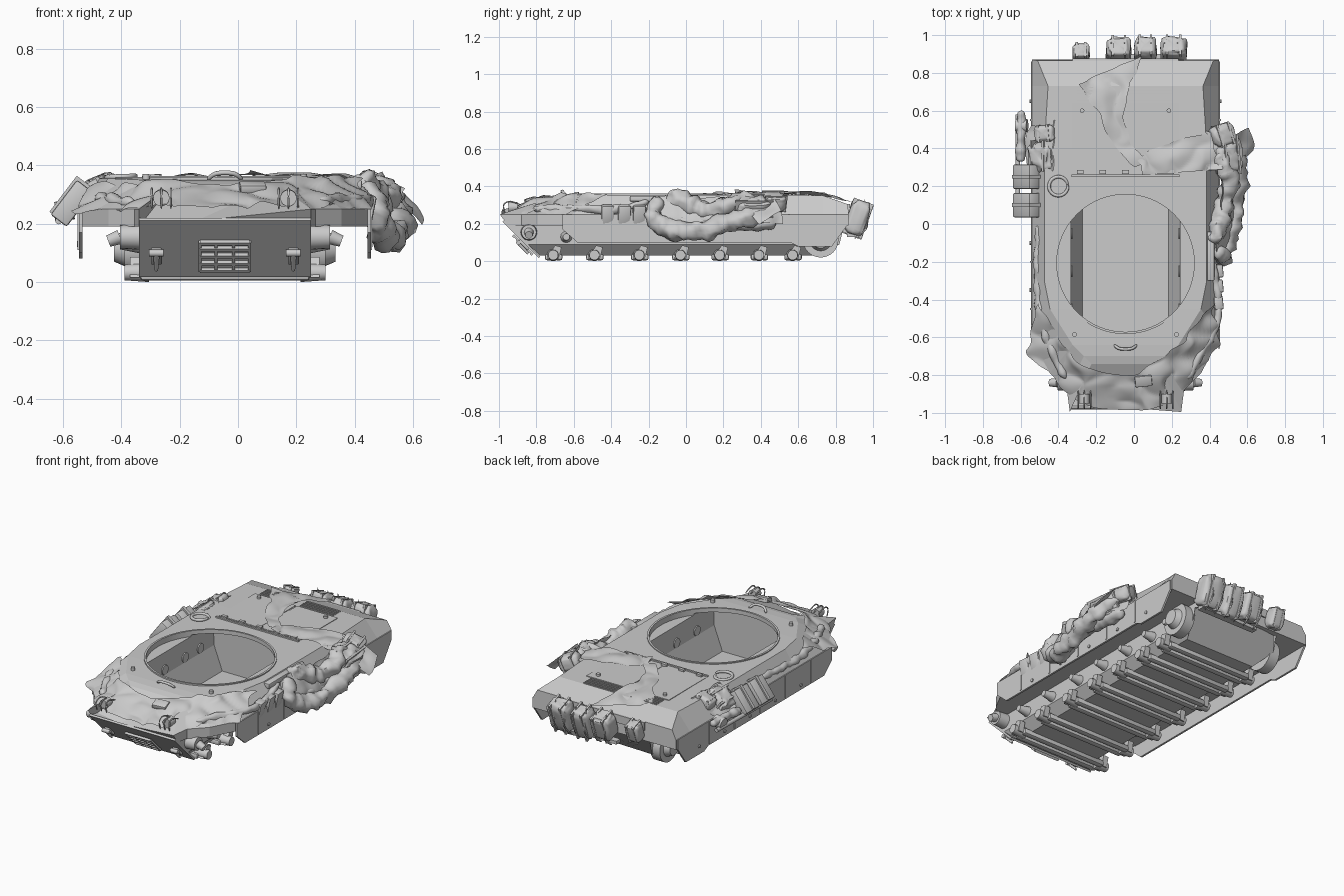
import bpy, bmesh, math, random
from mathutils import Vector, Matrix, Euler, noise

if "Cube" in bpy.data.objects:
    bpy.data.objects.remove(bpy.data.objects["Cube"])

random.seed(4)
C = -0.045                      # hull centreline in x


def finish(name, bm, smooth=None):
    bmesh.ops.recalc_face_normals(bm, faces=bm.faces)
    me = bpy.data.meshes.new(name)
    bm.to_mesh(me)
    bm.free()
    ob = bpy.data.objects.new(name, me)
    bpy.context.collection.objects.link(ob)
    if smooth:
        bpy.ops.object.select_all(action='DESELECT')
        ob.select_set(True)
        bpy.context.view_layer.objects.active = ob
        bpy.ops.object.shade_smooth_by_angle(angle=math.radians(smooth))
    return ob


def loft(name, rings, smooth=None):
    bm = bmesh.new()
    vs = [[bm.verts.new(p) for p in r] for r in rings]
    n = len(vs[0])
    for a, b in zip(vs, vs[1:]):
        for i in range(n):
            bm.faces.new((a[i], a[(i + 1) % n], b[(i + 1) % n], b[i]))
    bm.faces.new(vs[0])
    bm.faces.new(vs[-1])
    return finish(name, bm, smooth)


def box(name, loc, size, rot=(0, 0, 0), bevel=0.0):
    bm = bmesh.new()
    bmesh.ops.create_cube(bm, size=1)
    bmesh.ops.scale(bm, vec=size, verts=bm.verts)
    if bevel:
        bmesh.ops.bevel(bm, geom=bm.edges[:], offset=bevel, segments=2, affect='EDGES', profile=0.5)
    bm.transform(Matrix.Translation(loc) @ Euler(rot).to_matrix().to_4x4())
    return finish(name, bm, 35 if bevel else None)


def cyl(name, a, b, r1, r2=None, n=20):
    a, b = Vector(a), Vector(b)
    bm = bmesh.new()
    bmesh.ops.create_cone(bm, cap_ends=True, segments=n, radius1=r1, radius2=r1 if r2 is None else r2, depth=(b - a).length)
    bm.transform(Matrix.Translation((a + b) / 2) @ (b - a).to_track_quat('Z', 'Y').to_matrix().to_4x4())
    return finish(name, bm, 35)


def spline(pts, t):
    f = t * (len(pts) - 1)
    i = min(int(f), len(pts) - 2)
    u = f - i
    p = [Vector(pts[max(0, min(len(pts) - 1, i + k))]) for k in (-1, 0, 1, 2)]
    return 0.5 * (2 * p[1] + (p[2] - p[0]) * u + (2 * p[0] - 5 * p[1] + 4 * p[2] - p[3]) * u * u
                  + (3 * p[1] - p[0] - 3 * p[2] + p[3]) * u ** 3)


def roll(name, pts, r, lump=0.3, n=40, seg=14):
    rings, off = [], Vector((random.random() * 9, 0, 0))
    for k in range(n + 1):
        t = k / n
        p = spline(pts, t)
        d = spline(pts, min(1, t + .01)) - spline(pts, max(0, t - .01))
        q = d.to_track_quat('Z', 'Y')
        end = min(1, math.sqrt(max(0.02, 1 - abs(2 * t - 1) ** 8)))
        ring = []
        for j in range(seg):
            v = q @ Vector((math.cos(j * math.tau / seg), math.sin(j * math.tau / seg), 0))
            ring.append(p + v * r * end * (1 + lump * noise.noise((p + v * r) * 22 + off)))
        rings.append(ring)
    return loft(name, rings, 70)


def bag(name, loc, size, rot=(0, 0, 0), p=0.45, lump=0.12):
    bm = bmesh.new()
    bmesh.ops.create_uvsphere(bm, u_segments=28, v_segments=18, radius=1)
    off = Vector((random.random() * 9, 3, 0))
    for v in bm.verts:
        c = v.co.copy()
        k = 1 + lump * noise.noise(c * 2.2 + off)
        v.co = [math.copysign(abs(c[i]) ** p, c[i]) * size[i] / 2 * k for i in range(3)]
    m = Matrix.Translation(loc) @ Euler(rot).to_matrix().to_4x4()
    bm.transform(m)
    for s in (-.25, .25):       # straps
        r = bmesh.ops.create_cube(bm, size=1)
        bmesh.ops.transform(bm, verts=r['verts'], matrix=m @ Matrix.Translation((s * size[0], 0, 0))
                            @ Matrix.Diagonal((.012, size[1] * 1.02, size[2] * 1.02, 1)))
    return finish(name, bm, 50)


def sheet(name, a, b, amp=0.02, n=48, m=16):
    bm = bmesh.new()
    off = Vector((random.random() * 20, 0, 0))
    g = []
    for i in range(n + 1):
        p, q = spline(a, i / n), spline(b, i / n)
        row = []
        for j in range(m + 1):
            v = p.lerp(q, j / m)
            v.z += amp * (0.3 + 1.3 * abs(noise.noise(Vector((v.x * 7, v.y * 7, 0)) + off)))
            v.x += amp * noise.noise(v * 12 + off)
            row.append(bm.verts.new(v))
        g.append(row)
    for i in range(n):
        for j in range(m):
            bm.faces.new((g[i][j], g[i + 1][j], g[i + 1][j + 1], g[i][j + 1]))
    return finish(name, bm, 60)


def boolean(ob, other, op):
    md = ob.modifiers.new(op, 'BOOLEAN')
    md.operation, md.object, md.solver = op, other, 'EXACT'
    bpy.context.view_layer.objects.active = ob
    bpy.ops.object.modifier_apply(modifier=md.name)
    bpy.data.objects.remove(other)


# Upper hull: half sections (bottom, belt, top) lofted front to rear
belt = [(.295, -.995), (.31, -.88), (.40, -.79), (.495, -.61), (.495, -.3), (.495, .4), (.495, .73), (.495, .87)]
top = [(.18, -.74, .335), (.22, -.70, .345), (.28, -.64, .35), (.40, -.45, .355), (.43, -.3, .355), (.43, .4, .355),
       (.41, .73, .352), (.465, .865, .305)]
rings = []
for (bx, by), (tx, ty, tz) in zip(belt, top):
    half = [(bx, max(by, -.95), .19), (bx, by, .25), (tx, ty, tz)]
    rings.append([(C + x, y, z) for x, y, z in half] + [(C - x, y, z) for x, y, z in half[::-1]])
hull = loft('hull', rings)

# Lower hull tub, then the fighting compartment cut through the ring
prof = [(.295, .21, -.965, .85), (.295, .09, -.845, .82), (.24, .03, -.78, .70)]
tub = loft('lower_hull', [[(C + s * x, (f, r)[e], z) for s, pp in ((1, prof), (-1, prof[::-1])) for x, z, f, r in pp]
                          for e in (0, 1)])
boolean(hull, tub, 'UNION')
boolean(hull, cyl('ring_cutter', (C, -.207, .325), (C, -.207, .6), .365, n=64), 'DIFFERENCE')
boolean(hull, loft('floor_cutter', [[(C + .29, y, .335), (C + .285, y, .19), (C + .228, y, .042), (C - .228, y, .042),
                                     (C - .285, y, .19), (C - .29, y, .335)] for y in (-.62, .235)]), 'DIFFERENCE')
lip = [(.364, .35), (.364, .361), (.376, .361), (.376, .35)]
bm = bmesh.new()
loops = [[bm.verts.new((C + r * math.cos(a * math.tau / 64), -.207 + r * math.sin(a * math.tau / 64), z)) for r, z in lip]
         for a in range(64)]
for i in range(64):
    for j in range(4):
        bm.faces.new((loops[i][j], loops[i][j - 1], loops[i - 63][j - 1], loops[i - 63][j]))
finish('turret_ring', bm, 35)

# Lower front plate with grille and tow hooks
def nose(x, z, d=0.0):
    return (C + x, -.975 + (.22 - z) - d * .7, z - d * .7)
slant = (math.radians(45), 0, 0)
box('nose_plate', nose(0, .122, .005), (.59, .012, .275), slant)
for z in (.055, .08, .105, .13, .15):
    box('grille_bar', nose(0, z, .022), (.17, .014, .012), slant)
for x in (-.085, -.03, .03, .085):
    box('grille_post', nose(x, .102, .02), (.01, .012, .14), slant)

stations = (-.71, -.49, -.25, -.03, .18, .39, .57)
for s in (-1, 1):
    box('hook_base', nose(s * .235, .10, .015), (.035, .02, .07), slant, .004)
    cyl('hook_pin', nose(s * .235 - .025, .12, .03), nose(s * .235 + .025, .12, .03), .012)
    cyl('hook', nose(s * .235, .12, .03), nose(s * .235, .065, .035), .012, .006)

    # Headlamps with wire guards
    x = C + s * .218
    cyl('headlamp', (x, -.95, .288), (x, -.90, .29), .028)
    for dx in (-.033, 0, .033):
        roll('lamp_guard', [(x + dx, -.965, .25), (x + dx, -.975, .30), (x + dx, -.94, .32), (x + dx, -.88, .30)], .004, 0, 12, 6)

    # Side skirt with cut-off ends
    o = C + s * .495
    side = [(-.66, .25), (-.66, .17), (-.58, .10), (.56, .10), (.60, .08), (.78, .08), (.86, .19), (.86, .25)]
    loft('side_skirt', [[(o + dx, y, z) for y, z in side] for dx in (-.006, .006)])
    for y in (-.45, -.2, .05, .3, .55):
        box('skirt_seam', (o + s * .007, y, .18), (.006, .01, .14))
        cyl('skirt_bolt', (o, y + .1, .13), (o + s * .012, y + .1, .13), .01, n=8)

    # Running gear mounts along the lower hull
    for y in stations:
        cyl('axle_hub', (C + s * .26, y, .033), (C + s * .345, y, .033), .033, .027, 14)
        loft('swing_arm', [[(xx, y - .035, .015), (xx, y + .03, .015), (xx, y + .045, .075), (xx, y + .01, .085)]
                           for xx in (C + s * .29, C + s * .325)])
        cyl('bump_stop', (C + s * .29, y + .07, .13), (C + s * .36, y + .07, .13), .032, .018, 12)
    cyl('idler_mount', (C + s * .28, -.84, .155), (C + s * .36, -.84, .155), .045, .04)
    cyl('idler_axle', (C + s * .36, -.84, .155), (C + s * .40, -.84, .14), .025, .02)
    cyl('final_drive', (C + s * .28, .72, .115), (C + s * .345, .72, .115), .095, n=32)
    cyl('drive_hub', (C + s * .345, .72, .115), (C + s * .38, .72, .115), .06, .045, 24)
    for y in (-.585, .6):
        x = C + s * (.27 if y < 0 else .23)
        cyl('lift_eye', (x, y, .35), (x, y, .37), .012)
    for y in (-.45, -.25, -.05, .1):
        cyl('wall_fitting', (C + s * .288, y, .22), (C + s * .28, y, .22), .03)

# Torsion tubes across the belly
for y in stations:
    for d in (-.025, .03):
        box('torsion_tube', (C, y + d, .022), (.58, .038, .034), bevel=.01)

# Engine deck: panels, hinges, louvres
box('deck_joint', (C, .255, .357), (.57, .012, .012))
for s in (-1, 1):
    box('deck_panel', (C + s * .145, .46, .351), (.28, .36, .012))
for i in range(5):
    box('hinge', (C - .24 + i * .12, .275, .362), (.035, .02, .014))
for i in range(5):
    box('louvre', (C + .13, .655 + i * .017, .352), (.23, .007, .012))
    box('louvre_left', (C - .17, .655 + i * .017, .352), (.18, .007, .012))
box('rear_edge', (C, .867, .28), (.56, .02, .05))
box('right_deck_box', (.40, -.17, .335), (.05, .26, .03), bevel=.005)
roll('hatch_handle', [(C - .06, -.64, .35), (C - .03, -.66, .372), (C + .03, -.66, .372), (C + .06, -.64, .35)], .008, 0, 16, 8)

# Rear stowage bags
tilt = (math.radians(-20), 0, 0)
bag('rear_bag_small', (-.28, .905, .25), (.09, .08, .12), tilt)
bag('rear_bag_left', (-.08, .92, .24), (.13, .11, .16), tilt)
bag('rear_bag_mid', (.06, .918, .225), (.12, .11, .19), tilt)
bag('rear_bag_right', (.21, .918, .23), (.14, .11, .19), tilt)
box('rear_rack', (.05, .88, .14), (.40, .04, .02))
for i in range(6):
    roll('rear_net', [(-.12 + i * .07, .90, .12), (-.12 + i * .07, .97, .19), (-.12 + i * .07, .955, .33)], .005, 0, 10, 6)

# Right side bedrolls and sacks
bag('sack_upper', (.47, .47, .32), (.13, .12, .09), (0, .4, .3), .6)
bag('sack_rear', (.49, .36, .28), (.15, .2, .14), (0, .5, .1), .7, .25)
roll('bedroll_outer', [(.44, -.14, .34), (.47, -.17, .24), (.50, -.08, .165), (.53, .06, .16), (.55, .22, .2), (.54, .36, .25),
                       (.49, .47, .3)], .05, .6)
roll('bedroll_inner', [(.42, -.10, .35), (.45, 0, .31), (.48, .12, .27), (.50, .24, .30), (.45, .38, .345)], .05, .6)
roll('bedroll_low', [(.47, -.12, .2), (.49, .1, .22), (.50, .30, .20), (.48, .48, .2)], .035, .4)
sheet('right_drape', [(.44, -.15, .33), (.46, .1, .33), (.47, .3, .34), (.44, .5, .34)],
      [(.50, -.12, .18), (.53, .1, .18), (.55, .3, .2), (.50, .52, .19)], .025, 40, 14)
sheet('right_flap', [(.36, .5, .34), (.5, .47, .33), (.61, .51, .25)], [(.38, .28, .35), (.53, .3, .29), (.63, .39, .19)], .02, 24, 14)
roll('right_rope', [(.42, -.2, .32), (.44, -.35, .28), (.44, -.5, .28), (.37, -.66, .28), (.28, -.82, .28)], .022, .6)
for y in (-.42, -.33, -.25):
    box('right_pouch', (.44, y, .25), (.05, .07, .10), (0, .2, .1), .01)

# Left side boxes, tools and rolls
lean = (0, .65, 0)
for y in (.10, .25):
    box('left_case', (-.57, y, .27), (.07, .13, .15), lean, .008)
    box('case_band', (-.57, y, .28), (.075, .02, .155), lean)
roll('left_tool_roll', [(-.595, .33, .25), (-.60, .45, .255), (-.595, .6, .26)], .024, .4)
cyl('tool_shaft', (-.615, .04, .21), (-.615, .58, .22), .012)
cyl('tool_head', (-.565, .52, .25), (-.625, .52, .24), .035)
bag('left_pack', (-.47, .48, .33), (.11, .09, .07), (0, -.4, .1))
bag('left_sack', (-.49, .36, .30), (.15, .16, .09), (0, -.6, 0), .6, .25)
roll('cable_coil', [(-.40 + .05 * math.cos(a * .5), .2 + .05 * math.sin(a * .5), .352 + a * .001) for a in range(14)], .009, .1, 50, 8)
roll('left_net_roll', [(-.50, .0, .29), (-.505, -.2, .28), (-.50, -.45, .28), (-.44, -.65, .28), (-.36, -.82, .27)], .024, .6)
sheet('left_cloth', [(-.42, .55, .352), (-.43, .4, .352), (-.42, .28, .352)], [(-.55, .52, .26), (-.58, .4, .22), (-.56, .3, .25)], .02, 20, 12)

# Camouflage cloth over the glacis and engine deck
sheet('glacis_cloth',
      [(-.57, -.67, .22), (-.42, -.83, .23), (-.25, -.96, .25), (-.02, -.985, .24), (.14, -.97, .25), (.27, -.87, .24), (.45, -.64, .24)],
      [(-.50, -.42, .30), (-.40, -.60, .315), (-.25, -.76, .33), (0, -.80, .32), (.10, -.73, .335), (.25, -.63, .347), (.41, -.42, .345)],
      .03, 90, 24)
box('glacis_pouch', (.05, -.83, .325), (.09, .06, .03), (.3, 0, .1), .006)
sheet('deck_cloth', [(-.30, .74, .348), (-.2, .60, .35), (-.12, .44, .352), (.0, .30, .355)],
      [(.04, .89, .305), (-.03, .70, .345), (-.04, .5, .352), (.06, .33, .355)], .022)
sheet('deck_cloth_right', [(.0, .34, .355), (.12, .40, .352), (.26, .45, .352), (.40, .48, .345)],
      [(.05, .26, .355), (.2, .27, .352), (.33, .28, .352), (.46, .29, .335)], .03)
